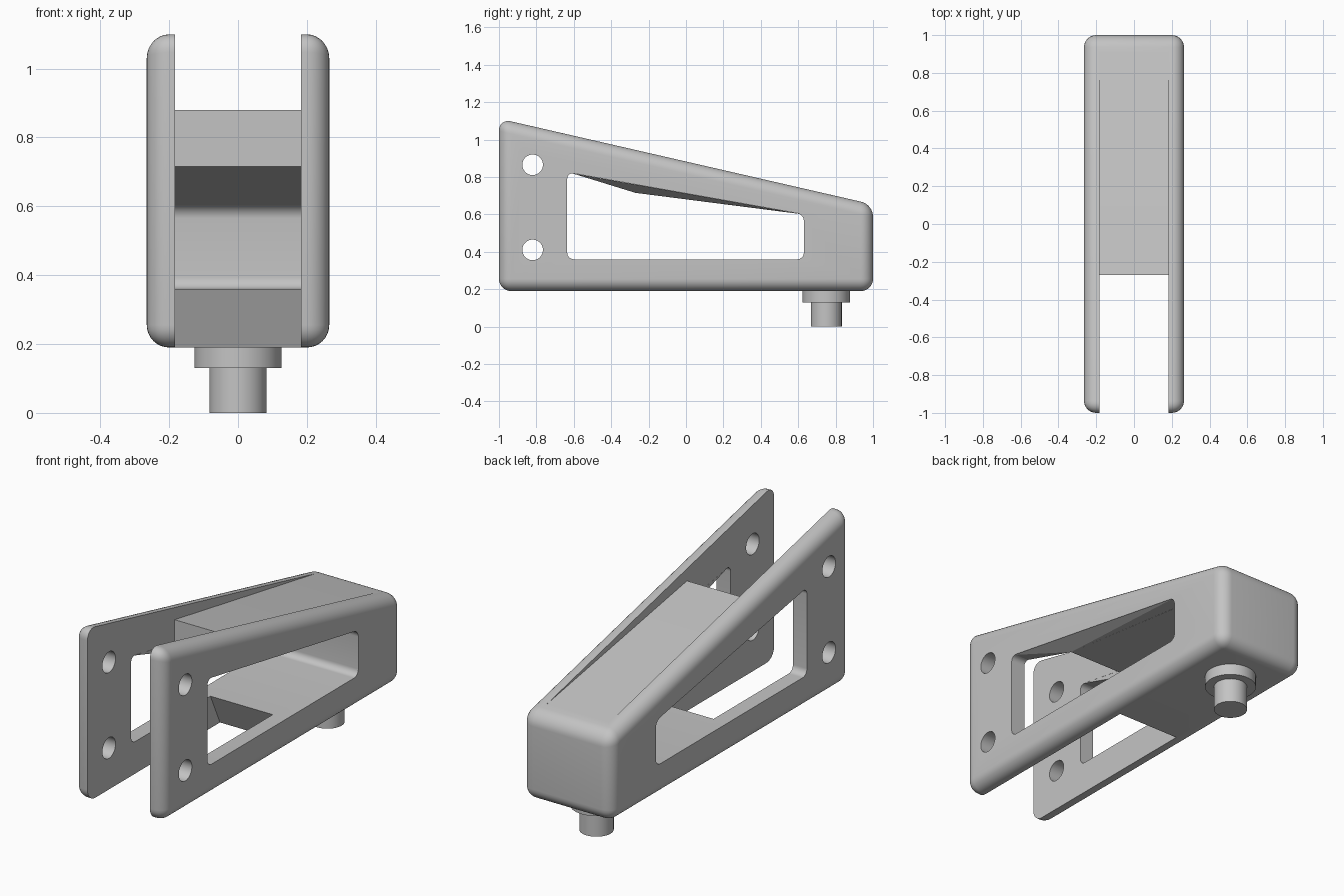
import bpy, bmesh, math
from mathutils import Matrix

default = bpy.data.objects.get("Cube")
if default:
    bpy.data.objects.remove(default, do_unlink=True)

grey = bpy.data.materials.new("light_grey")
grey.use_nodes = True
colour = (0.55, 0.55, 0.55, 1)
grey.diffuse_color = colour
grey.node_tree.nodes["Principled BSDF"].inputs["Base Color"].default_value = colour


def finish(name, bm):
    """Turn a bmesh into a grey object."""
    bmesh.ops.recalc_face_normals(bm, faces=bm.faces[:])
    mesh = bpy.data.meshes.new(name)
    bm.to_mesh(mesh)
    bm.free()
    mesh.materials.append(grey)
    obj = bpy.data.objects.new(name, mesh)
    bpy.context.collection.objects.link(obj)
    return obj


def prism(name, profile, half, radius=0, all_edges=False):
    """Extrude a (y, z) profile across x, optionally rounding its edges."""
    bm = bmesh.new()
    face = bm.faces.new([bm.verts.new((-half, y, z)) for y, z in profile])
    new = bmesh.ops.extrude_face_region(bm, geom=[face])["geom"]
    bmesh.ops.translate(bm, vec=(2 * half, 0, 0),
                        verts=[v for v in new if isinstance(v, bmesh.types.BMVert)])
    bmesh.ops.recalc_face_normals(bm, faces=bm.faces[:])
    if radius:
        edges = [e for e in bm.edges
                 if all_edges or abs(e.verts[0].co.x - e.verts[1].co.x) > half]
        bmesh.ops.bevel(bm, geom=edges, offset=radius, segments=8,
                        profile=0.5, affect='EDGES')
    return finish(name, bm)


def cylinder(name, radius, depth, centre, axis='Z'):
    bm = bmesh.new()
    turn = Matrix.Rotation(math.pi / 2, 4, 'Y') if axis == 'X' else Matrix()
    bmesh.ops.create_cone(bm, cap_ends=True, segments=48, radius1=radius,
                          radius2=radius, depth=depth,
                          matrix=Matrix.Translation(centre) @ turn)
    return finish(name, bm)


def hull(name, points):
    bm = bmesh.new()
    for p in points:
        bm.verts.new(p)
    bmesh.ops.convex_hull(bm, input=bm.verts[:])
    return finish(name, bm)


def select(obj):
    bpy.ops.object.select_all(action='DESELECT')
    obj.select_set(True)
    bpy.context.view_layer.objects.active = obj


def cut(target, cutter):
    mod = target.modifiers.new("cut", 'BOOLEAN')
    mod.operation, mod.solver, mod.object = 'DIFFERENCE', 'EXACT', cutter
    select(target)
    bpy.ops.object.modifier_apply(modifier=mod.name)
    bpy.data.objects.remove(cutter, do_unlink=True)


OUTER, INNER = 0.265, 0.183

# Rounded wedge body
body = prism("bracket_body", [(-1, 0.19), (1, 0.19), (1, 0.653), (-1, 1.112)],
             OUTER, 0.065, True)

# Side window through the full width
cut(body, prism("window_cutter",
                [(-0.635, 0.36), (0.63, 0.36), (0.63, 0.6), (-0.635, 0.825)], 0.5, 0.035))

# Front slot between the side plates, leaving the upper and lower webs
cut(body, prism("slot_cutter",
                [(-1.1, 0), (0.2, 0), (0.03, 0.36), (-0.27, 0.715), (-0.27, 0.88),
                 (0.92, 0.672), (0.92, 1.4), (-1.1, 1.4)], INNER))

# Bolt holes through both plates
for z in (0.41, 0.865):
    cut(body, cylinder("hole_cutter", 0.055, 1, (0, -0.82, z), 'X'))

# Thickened underside of the upper web
web = prism("upper_web_underside", [(-0.27, 0.77), (-0.27, 0.715), (0.61, 0.602)], INNER)

# Sloped fillets joining the web underside to the window tops
front, low, back = (-0.61, 0.82), (-0.27, 0.715), (0.61, 0.603)
gussets = []
for side, label in ((1, "left"), (-1, "right")):
    pts = [(side * INNER, y, z) for y, z in (front, low, back)]
    pts += [(side * (OUTER - 0.003), y, z) for y, z in (front, back)]
    gussets.append(hull(label + "_window_fillet", pts))

# Stepped mounting pin
collar = cylinder("pin_collar", 0.127, 0.07, (0, 0.75, 0.165))
pin = cylinder("mounting_pin", 0.083, 0.14, (0, 0.75, 0.07))

for obj in (body, collar, pin):
    select(obj)
    bpy.ops.object.shade_smooth_by_angle(angle=math.radians(30))
